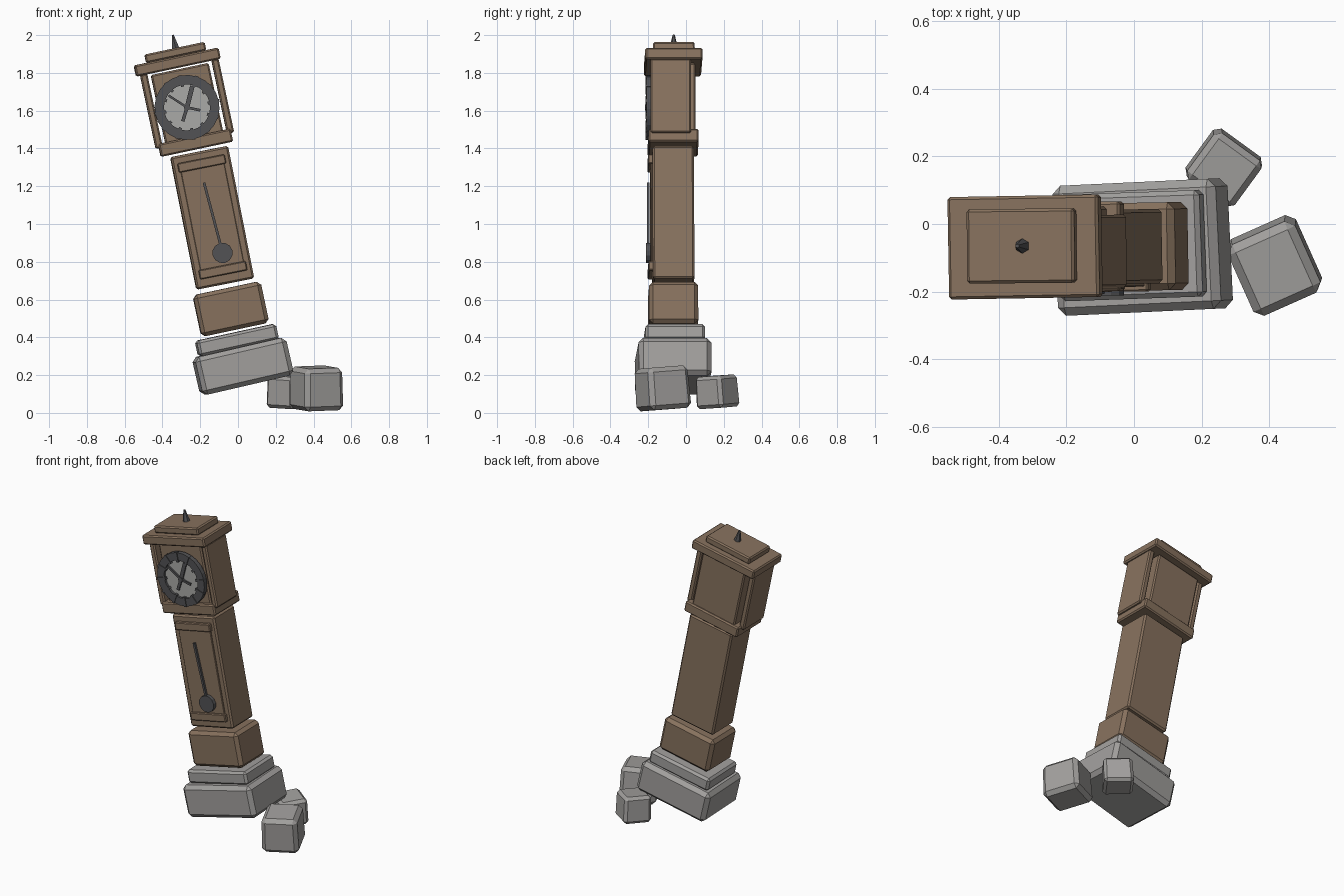
import bpy, bmesh, math
from mathutils import Matrix, Vector

if "Cube" in bpy.data.objects:
    bpy.data.objects.remove(bpy.data.objects["Cube"])


def material(name, color):
    m = bpy.data.materials.new(name)
    m.diffuse_color = (*color, 1)
    m.use_nodes = True
    m.node_tree.nodes["Principled BSDF"].inputs["Base Color"].default_value = m.diffuse_color
    return m


WOOD = material("weathered wood", (0.245, 0.168, 0.112))
STONE = material("grey stone", (0.36, 0.35, 0.34))
METAL = material("dark metal", (0.085, 0.085, 0.09))
FACE = material("pale dial", (0.40, 0.40, 0.39))


def frame(loc, tilt=0, yaw=0, roll=0):
    """Placement matrix; tilt leans the top towards -x (degrees)."""
    r = math.radians
    return (Matrix.Translation(loc) @ Matrix.Rotation(r(yaw), 4, 'Z')
            @ Matrix.Rotation(r(-tilt), 4, 'Y') @ Matrix.Rotation(r(roll), 4, 'X'))


def finish(name, bm, mat, matrix, bevel=0):
    bmesh.ops.recalc_face_normals(bm, faces=bm.faces)
    me = bpy.data.meshes.new(name)
    bm.to_mesh(me)
    bm.free()
    me.materials.append(mat)
    ob = bpy.data.objects.new(name, me)
    ob.matrix_world = matrix
    bpy.context.collection.objects.link(ob)
    if bevel:
        b = ob.modifiers.new("chamfer", 'BEVEL')
        b.width, b.segments = bevel, 1
    return ob


def box(name, matrix, size, mat, bevel=0.008, taper=1.0):
    bm = bmesh.new()
    bmesh.ops.create_cube(bm, size=1)
    for v in bm.verts:
        k = taper if v.co.z > 0 else 1
        v.co = Vector((v.co.x * size[0] * k, v.co.y * size[1] * k, v.co.z * size[2]))
    return finish(name, bm, mat, matrix, bevel)


def disc(name, matrix, radius, depth, mat, sides, top=None, upright=True):
    bm = bmesh.new()
    bmesh.ops.create_cone(bm, cap_ends=True, segments=sides, radius1=radius,
                          radius2=radius if top is None else top, depth=depth)
    if upright:
        bm.transform(Matrix.Rotation(math.pi / 2, 4, 'X'))
    return finish(name, bm, mat, matrix)


YC = -0.068  # depth centre of the clock

# Stone footing
box("stone_footing", frame((0.026, YC, 0.247), 13, 2.7), (0.495, 0.385, 0.205), STONE, 0.024)
box("stone_step", frame((-0.006, -0.064, 0.385), 12.3, 2), (0.43, 0.315, 0.085), STONE, 0.014)

# Loose boulders
box("large_boulder", frame((0.415, -0.125, 0.13), 2, 24, 4), (0.225, 0.24, 0.225), STONE, 0.024, 0.96)
box("small_boulder", frame((0.266, 0.165, 0.112), -3, -36, 3), (0.18, 0.175, 0.17), STONE, 0.018, 0.96)

# Wooden base and trunk
box("case_base", frame((-0.038, YC, 0.55), 12, 1), (0.365, 0.26, 0.225), WOOD, 0.02)
box("trunk", frame((-0.137, -0.069, 1.033), 11.2, 1), (0.31, 0.22, 0.715), WOOD, 0.01)
trunk = frame((-0.137, -0.069, 1.033), 11.2, 1)
box("door_panel", trunk @ frame((0, -0.112, 0)), (0.235, 0.014, 0.56), WOOD, 0.003)
for name, z in (("upper_door_rail", 0.293), ("lower_door_rail", -0.283)):
    box(name, trunk @ frame((0, -0.116, z)), (0.255, 0.034, 0.05), WOOD, 0.005)

# Pendulum
box("pendulum_rod", frame((-0.135, -0.199, 1.05), 14.9), (0.014, 0.014, 0.35), METAL, 0)
disc("pendulum_bob", frame((-0.082, -0.2, 0.847), 14.9), 0.054, 0.024, METAL, 12)

# Hood: lower moulding, body, side slabs, cornice and cap
box("hood_lower_moulding", frame((-0.225, YC, 1.43), 12, 0.7), (0.39, 0.265, 0.07), WOOD)
hood = frame((-0.27, YC, 1.637), 12, 0.5)
box("hood_body", hood @ frame((0, 0.008, 0)), (0.312, 0.22, 0.375), WOOD)
for name, s in (("left_hood_side", -1), ("right_hood_side", 1)):
    box(name, hood @ frame((s * 0.193, -0.014, 0)), (0.038, 0.215, 0.40), WOOD)
box("cornice", frame((-0.322, YC, 1.857), 12, 1), (0.455, 0.303, 0.06), WOOD)
box("cap", frame((-0.332, -0.065, 1.908), 12, 0.5), (0.325, 0.22, 0.046), WOOD)
disc("finial", frame((-0.337, -0.065, 1.962), 12), 0.024, 0.08, METAL, 6, 0.006, False)

# Dial: pale disc, dark ring and hour blocks
dial = frame((-0.27, -0.19, 1.617), 12)
disc("dial_face", dial @ frame((0, 0.006, 0)), 0.14, 0.022, FACE, 24)
bm = bmesh.new()
profile = [(0.122, 0.01), (0.172, 0.01), (0.172, -0.02), (0.122, -0.02)]
N = 24
rings = [[bm.verts.new((r * math.cos(2 * math.pi * i / N), y, r * math.sin(2 * math.pi * i / N)))
          for r, y in profile] for i in range(N)]
for i in range(N):
    a, b = rings[i], rings[(i + 1) % N]
    for j in range(4):
        k = (j + 1) % 4
        bm.faces.new((a[j], b[j], b[k], a[k]))
finish("dial_ring", bm, METAL, dial)
for i in range(12):
    box(f"hour_block_{i + 1}", dial @ frame((0, 0, 0), i * 30) @ frame((0, -0.012, 0.143)),
        (0.016, 0.026, 0.062), METAL, 0)

# Hands: (lean angle from upright, length, width)
for name, ang, length, w in (("long_hand", 57, 0.125, 0.012), ("short_hand", -102, 0.08, 0.014),
                             ("lower_hand", 163, 0.085, 0.018), ("upper_hand", -14, 0.125, 0.024)):
    box(name, frame((-0.27, -0.207, 1.617), ang) @ frame((0, 0, length / 2 - 0.008)),
        (w, 0.01, length), METAL, 0)
disc("dial_hub", dial @ frame((0, -0.016, 0)), 0.016, 0.02, METAL, 8)
